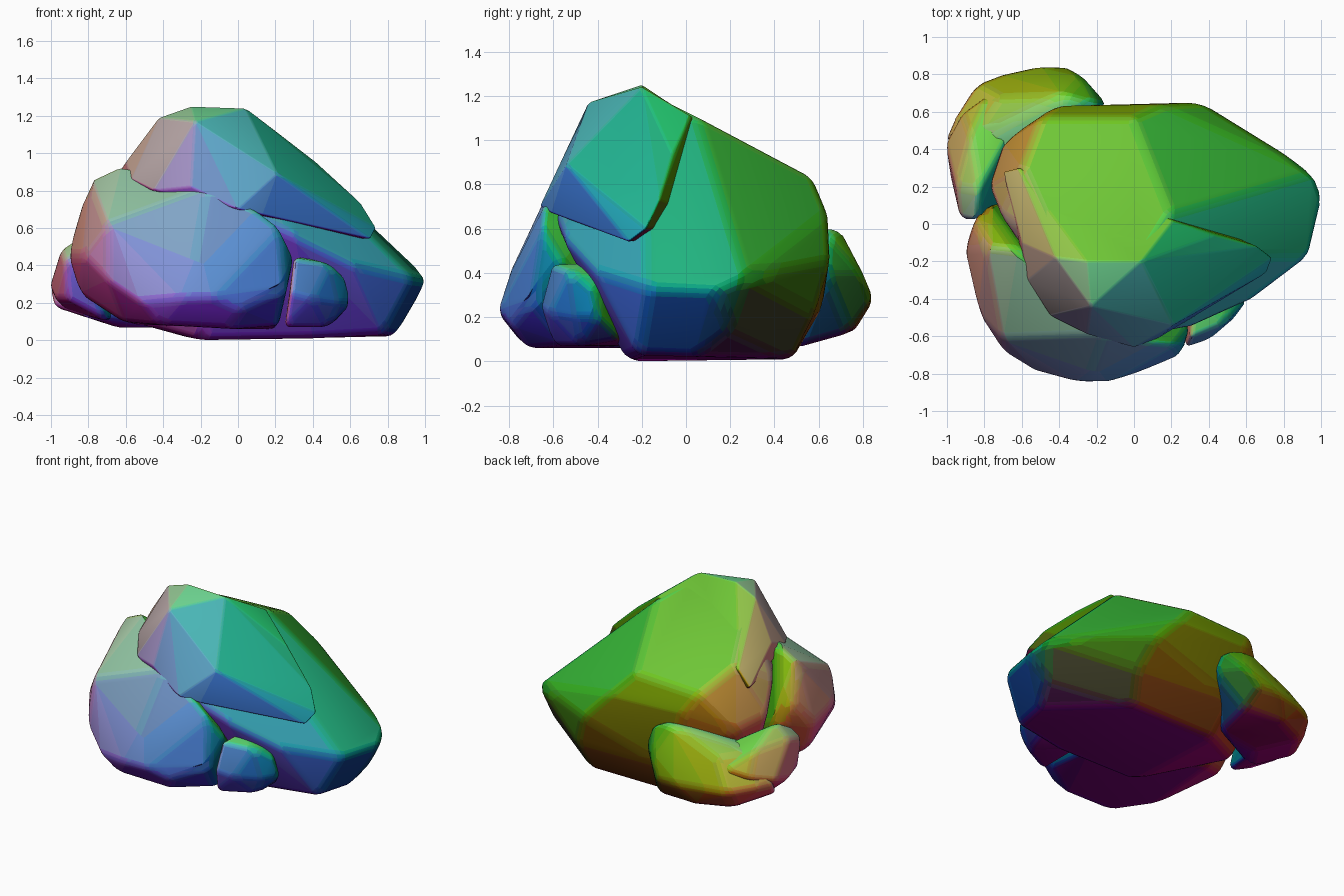
import bpy, bmesh, math

materials = {}


def tint(normal):
    """Stone tint by facing: left is red, up is green, front is blue."""
    key = tuple(round((0.5 + 0.5 * c) * 12) / 12
                for c in (-normal.x, normal.z, -normal.y))
    if key not in materials:
        mat = bpy.data.materials.new("stone_tint")
        mat.diffuse_color = (*[0.68 * c ** 2.1 for c in key], 1)
        materials[key] = mat
    return materials[key]


def rock(name, points, bevel=0.04):
    """Faceted boulder: convex hull of corner points with softened edges."""
    bm = bmesh.new()
    for p in points:
        bm.verts.new(p)
    bmesh.ops.convex_hull(bm, input=bm.verts[:])
    loose = [v for v in bm.verts if not v.link_faces]
    bmesh.ops.delete(bm, geom=loose, context='VERTS')
    bmesh.ops.dissolve_limit(bm, angle_limit=math.radians(6),
                             verts=bm.verts[:], edges=bm.edges[:])
    bmesh.ops.recalc_face_normals(bm, faces=bm.faces[:])
    mesh = bpy.data.meshes.new(name)
    bm.to_mesh(mesh)
    bm.free()
    ob = bpy.data.objects.new(name, mesh)
    bpy.context.collection.objects.link(ob)
    mod = ob.modifiers.new("soft_edges", 'BEVEL')
    mod.width = bevel
    mod.segments = 3
    mod.limit_method = 'ANGLE'
    mod.angle_limit = math.radians(10)
    bpy.ops.object.select_all(action='DESELECT')
    ob.select_set(True)
    bpy.context.view_layer.objects.active = ob
    bpy.ops.object.modifier_apply(modifier=mod.name)
    bpy.ops.object.shade_smooth_by_angle(angle=math.radians(35))
    # Colour each face by its direction
    slots = {}
    for face in ob.data.polygons:
        mat = tint(face.normal)
        if mat not in slots:
            slots[mat] = len(slots)
            ob.data.materials.append(mat)
        face.material_index = slots[mat]
    return ob


# Large central boulder
rock("main_boulder", [
    (-0.40, -0.15, 1.19), (0.05, -0.18, 1.22), (0.20, 0.06, 1.10),
    (-0.60, 0.30, 0.94), (-0.50, 0.57, 0.81), (0.00, 0.57, 0.83),
    (-0.42, 0.63, 0.68), (0.16, 0.64, 0.66), (0.36, 0.65, 0.45),
    (0.40, 0.08, 0.92), (0.57, 0.15, 0.72), (-0.30, 0.64, 0.62),
    (0.96, 0.28, 0.38), (1.015, 0.14, 0.32), (0.94, -0.17, 0.33),
    (0.72, -0.22, 0.50), (0.61, -0.42, 0.41), (0.30, -0.56, 0.56),
    (0.08, -0.60, 0.66), (0.84, 0.05, 0.02), (0.78, -0.22, 0.03),
    (0.90, 0.20, 0.14), (0.45, 0.58, 0.22), (0.40, 0.48, 0.01),
    (-0.25, 0.48, 0.01), (-0.30, 0.62, 0.25), (-0.20, -0.25, 0.0),
    (0.40, -0.27, 0.01), (-0.78, 0.20, 0.60), (-0.72, 0.05, 0.77),
    (-0.70, 0.44, 0.56), (-0.65, 0.20, 0.12), (-0.55, -0.20, 0.80),
    (-0.30, -0.45, 0.60),
])

# Overhanging slab on the front and right of the summit
rock("summit_slab", [
    (-0.42, -0.18, 1.19), (-0.25, -0.20, 1.25), (0.04, -0.20, 1.24),
    (-0.23, -0.44, 1.17), (0.00, -0.49, 1.04), (0.21, -0.54, 0.89),
    (-0.60, -0.10, 0.95), (-0.57, -0.30, 0.86), (-0.45, -0.49, 0.80),
    (-0.25, -0.59, 0.82), (0.00, -0.66, 0.70), (0.13, -0.61, 0.67),
    (0.21, 0.02, 1.11), (0.43, -0.06, 0.94), (0.66, -0.12, 0.73),
    (0.74, -0.18, 0.60), (0.71, -0.26, 0.54), (0.42, -0.42, 0.74),
    (0.30, -0.20, 0.60), (-0.62, 0.30, 0.92), (-0.70, 0.28, 0.80),
    (-0.10, 0.20, 0.60),
], 0.025)

# Broad boulder leaning on the front left
rock("front_boulder", [
    (-0.62, -0.14, 0.94), (-0.79, -0.12, 0.86), (-0.80, 0.12, 0.55),
    (-0.86, 0.00, 0.62), (-0.91, -0.13, 0.45), (-0.83, -0.48, 0.45),
    (-0.70, -0.62, 0.62), (-0.15, -0.60, 0.82), (0.10, -0.64, 0.70),
    (0.23, -0.65, 0.60), (0.30, -0.56, 0.45), (0.26, -0.70, 0.27),
    (-0.22, -0.79, 0.42), (-0.70, -0.68, 0.32), (-0.30, -0.85, 0.22),
    (-0.13, -0.85, 0.22), (-0.52, -0.79, 0.20), (0.02, -0.79, 0.16),
    (-0.42, -0.74, 0.08), (-0.05, -0.72, 0.06), (0.22, -0.55, 0.08),
    (-0.85, -0.15, 0.25), (-0.62, -0.50, 0.10), (-0.55, 0.10, 0.08),
    (0.20, -0.20, 0.06),
])

# Low boulder at the back left, in two lobes with a saddle between
rock("back_boulder", [
    (-0.13, 0.63, 0.40), (-0.20, 0.64, 0.58), (-0.38, 0.69, 0.61),
    (-0.42, 0.55, 0.58), (-0.28, 0.80, 0.40), (-0.50, 0.85, 0.28),
    (-0.35, 0.84, 0.27), (-0.72, 0.80, 0.28), (-0.85, 0.75, 0.27),
    (-0.72, 0.68, 0.46), (-0.96, 0.58, 0.27), (-1.01, 0.46, 0.27),
    (-0.88, 0.45, 0.46), (-0.99, 0.40, 0.18), (-0.60, 0.76, 0.13),
    (-0.83, 0.65, 0.13), (-0.30, 0.74, 0.13), (-0.62, 0.45, 0.06),
    (-0.30, 0.50, 0.06), (-0.80, 0.20, 0.12), (-0.60, 0.30, 0.45),
])
rock("back_boulder_side_lobe", [
    (-0.93, 0.03, 0.42), (-0.84, 0.01, 0.46), (-0.95, 0.20, 0.48),
    (-0.83, 0.18, 0.56), (-0.88, 0.48, 0.48), (-1.01, 0.44, 0.29),
    (-0.98, 0.25, 0.22), (-0.92, 0.06, 0.22), (-0.70, 0.10, 0.10),
    (-0.65, 0.55, 0.10), (-0.65, 0.50, 0.48), (-0.92, 0.40, 0.16),
    (-0.92, 0.60, 0.34), (-0.78, 0.70, 0.40),
], 0.03)

# Small stone at the front right
rock("small_stone", [
    (0.30, -0.61, 0.44), (0.49, -0.53, 0.41), (0.58, -0.43, 0.32),
    (0.61, -0.40, 0.20), (0.54, -0.50, 0.20), (0.28, -0.66, 0.25),
    (0.40, -0.62, 0.22), (0.48, -0.48, 0.07), (0.25, -0.60, 0.07),
    (0.32, -0.40, 0.45), (0.51, -0.36, 0.38), (0.25, -0.25, 0.07),
    (0.52, -0.30, 0.10),
], 0.025)
